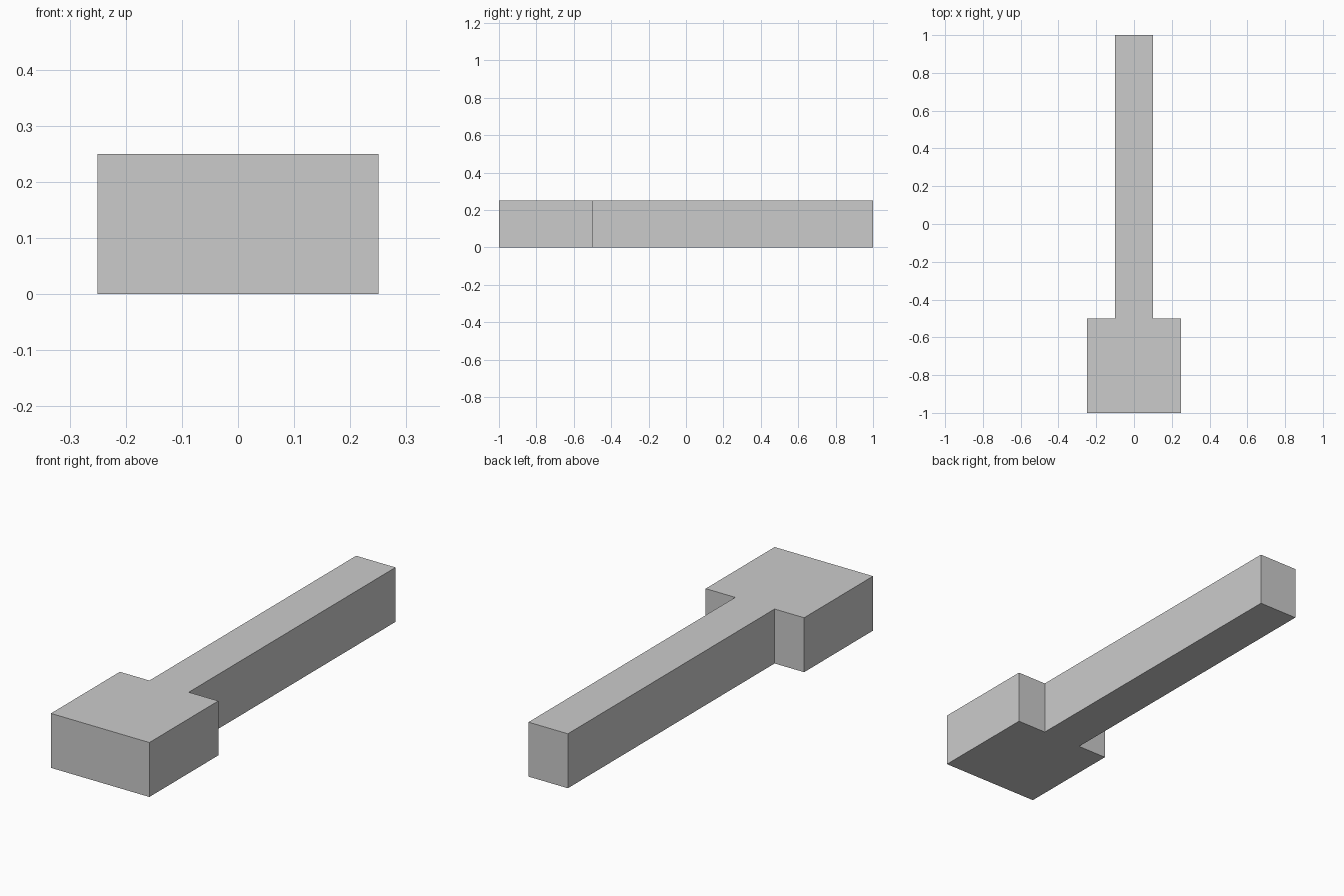
import bpy
import bmesh

cube = bpy.data.objects.get("Cube")
if cube:
    bpy.data.objects.remove(cube, do_unlink=True)

HEIGHT = 0.25

# Plain light grey material
grey = bpy.data.materials.new("light_grey")
grey.use_nodes = True
colour = (0.6, 0.6, 0.6, 1.0)
grey.diffuse_color = colour
grey.node_tree.nodes["Principled BSDF"].inputs["Base Color"].default_value = colour

# Half outline from above: wide head at the front, narrow shaft to the back
half = [(0.25, -1.0), (0.25, -0.5), (0.1, -0.5), (0.1, 1.0)]
outline = half + [(-x, y) for x, y in reversed(half)]

# Extrude the mirrored outline into a flat-sided solid
bm = bmesh.new()
base = bm.faces.new([bm.verts.new((x, y, 0)) for x, y in outline])
top = bmesh.ops.extrude_face_region(bm, geom=[base], use_keep_orig=True)
verts = [g for g in top["geom"] if isinstance(g, bmesh.types.BMVert)]
bmesh.ops.translate(bm, verts=verts, vec=(0, 0, HEIGHT))
bmesh.ops.recalc_face_normals(bm, faces=bm.faces[:])

mesh = bpy.data.meshes.new("head_and_shaft")
bm.to_mesh(mesh)
bm.free()
mesh.materials.append(grey)
body = bpy.data.objects.new("head_and_shaft", mesh)
bpy.context.collection.objects.link(body)
